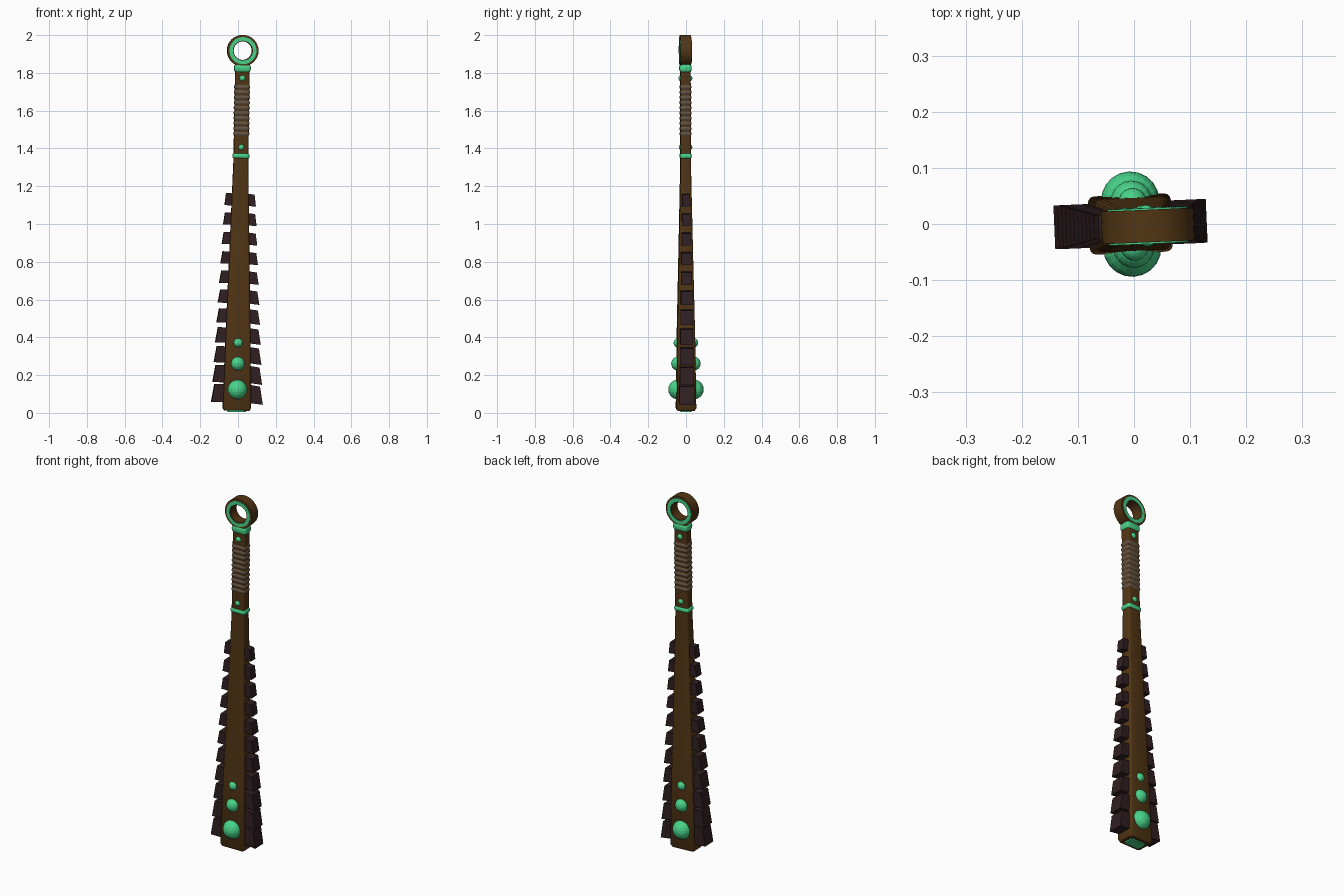
import bpy, bmesh, math
from mathutils import Matrix, Vector

if "Cube" in bpy.data.objects:
    bpy.data.objects.remove(bpy.data.objects["Cube"])


def mat(name, rgb):
    m = bpy.data.materials.new(name)
    m.diffuse_color = (*rgb, 1)
    m.use_nodes = True
    m.node_tree.nodes["Principled BSDF"].inputs["Base Color"].default_value = m.diffuse_color
    return m


WOOD = mat("brown wood", (0.085, 0.036, 0.007))
GREEN = mat("jade green", (0.065, 0.65, 0.25))
STONE = mat("dark stone", (0.030, 0.014, 0.016))
CORD = mat("grey cord", (0.125, 0.088, 0.055))

# The whole club leans and turns slightly
LEAN = (Matrix.Translation((-0.007, 0, 0.004)) @ Matrix.Rotation(math.radians(2.5), 4, 'Z')
        @ Matrix.Rotation(0.0165, 4, 'Y') @ Matrix.Rotation(0.0025, 4, 'X'))


def finish(name, bm, material, smooth=True, angle=35):
    bmesh.ops.recalc_face_normals(bm, faces=bm.faces)
    bm.transform(LEAN)
    me = bpy.data.meshes.new(name)
    bm.to_mesh(me)
    bm.free()
    me.materials.append(material)
    ob = bpy.data.objects.new(name, me)
    bpy.context.collection.objects.link(ob)
    if smooth:
        bpy.ops.object.select_all(action='DESELECT')
        ob.select_set(True)
        bpy.context.view_layer.objects.active = ob
        bpy.ops.object.shade_smooth_by_angle(angle=math.radians(angle))
    return ob


def rounded_rect(hx, hy, r, n=3):
    pts = []
    for k, (sx, sy) in enumerate([(1, 1), (-1, 1), (-1, -1), (1, -1)]):
        for i in range(n + 1):
            a = math.pi / 2 * (k + i / n)
            pts.append((sx * (hx - r) + r * math.cos(a), sy * (hy - r) + r * math.sin(a)))
    return pts


def loft(name, sections, material, angle=35):
    """Stack of rounded rectangles: (z, half width, half depth, corner radius)."""
    bm = bmesh.new()
    rings = [[bm.verts.new((x, y, z)) for x, y in rounded_rect(hx, hy, r)]
             for z, hx, hy, r in sections]
    n = len(rings[0])
    for a, b in zip(rings, rings[1:]):
        for i in range(n):
            bm.faces.new((a[i], a[(i + 1) % n], b[(i + 1) % n], b[i]))
    bm.faces.new(rings[0])
    bm.faces.new(rings[-1])
    return finish(name, bm, material, angle=angle)


def annulus(name, z, profile, material, segs=32):
    """Closed (radius, y) profile turned about the y direction at height z."""
    bm = bmesh.new()
    rings = []
    for i in range(segs):
        a = 2 * math.pi * i / segs
        rings.append([bm.verts.new((r * math.cos(a), y, z + r * math.sin(a))) for r, y in profile])
    m = len(profile)
    for i in range(segs):
        a, b = rings[i], rings[(i + 1) % segs]
        for j in range(m):
            bm.faces.new((a[j], a[(j + 1) % m], b[(j + 1) % m], b[j]))
    return finish(name, bm, material)


# Tapered wooden blade and handle
loft("wooden_shaft", [(0.008, 0.066, 0.045, 0.010), (0.022, 0.074, 0.052, 0.012),
                      (0.4, 0.065, 0.047, 0.012), (0.85, 0.052, 0.037, 0.011),
                      (1.33, 0.039, 0.027, 0.009), (1.85, 0.038, 0.027, 0.009)], WOOD)
loft("base_inlay", [(0.001, 0.048, 0.028, 0.008), (0.009, 0.048, 0.028, 0.008)], GREEN)


# Green collars
def collar(name, z0, z1, hx, hy):
    h, secs = (z1 - z0) / 2, []
    for i in range(7):
        a = math.pi * (i / 6 - 0.5)
        e = 0.008 * (math.cos(a) - 1)
        secs.append((z0 + h + h * math.sin(a), hx + e, hy + e, 0.012))
    loft(name, secs, GREEN, 60)


collar("lower_collar", 1.343, 1.37, 0.045, 0.032)
collar("upper_collar", 1.80, 1.842, 0.044, 0.032)

# Cord grip as a stack of bulging turns
turns, steps, secs = 10, 6, []
for i in range(turns * steps + 1):
    e = 0.006 * (abs(math.sin(math.pi * i / steps)) - 1)
    secs.append((1.46 + 0.275 * i / (turns * steps), 0.042 + e, 0.031 + e, 0.012))
loft("cord_grip", secs, CORD, 50)

# Pommel ring with inlays on both faces
annulus("pommel_ring", 1.914, [(0.049, -0.029), (0.083, -0.029), (0.083, 0.029), (0.049, 0.029)], WOOD)
for side, s in (("front", -1), ("back", 1)):
    annulus("ring_inlay_" + side, 1.914,
            [(0.053, s * 0.027), (0.072, s * 0.027), (0.072, s * 0.032), (0.053, s * 0.032)], GREEN)

# Round studs, front and back
for i, (z, r, y) in enumerate([(0.12, 0.052, 0.042), (0.257, 0.037, 0.041), (0.367, 0.025, 0.040),
                               (1.402, 0.017, 0.019), (1.768, 0.017, 0.020)]):
    for side, s in (("front", -1), ("back", 1)):
        bm = bmesh.new()
        bmesh.ops.create_uvsphere(bm, u_segments=20, v_segments=12, radius=r,
                                  matrix=Matrix.Translation((0, s * y, z)))
        finish(f"stud_{side}_{i}", bm, GREEN, smooth=False)

# Stone teeth along both edges, shrinking upward
N = 11
for i in range(N):
    t = i / (N - 1)
    z = 0.099 + 1.027 * t
    h = 0.048 - 0.016 * min(1, t * 1.6)
    hy = 0.039 - 0.018 * t
    out = 0.136 - 0.053 * t
    inn = 0.055 - 0.025 * t
    for side, s in (("right", 1), ("left", -1)):
        drop = 0.010 if s > 0 else -0.001
        bm = bmesh.new()
        bmesh.ops.create_cube(bm, size=2)
        for v in bm.verts:
            outer, up = v.co.x > 0, v.co.z > 0
            x = (out - (0.016 - 0.008 * t) * up) if outer else inn
            v.co = Vector((s * x, v.co.y * hy, z + h * v.co.z - drop * outer * (1 - 0.5 * t)))
        finish(f"tooth_{side}_{i}", bm, STONE, smooth=False)
